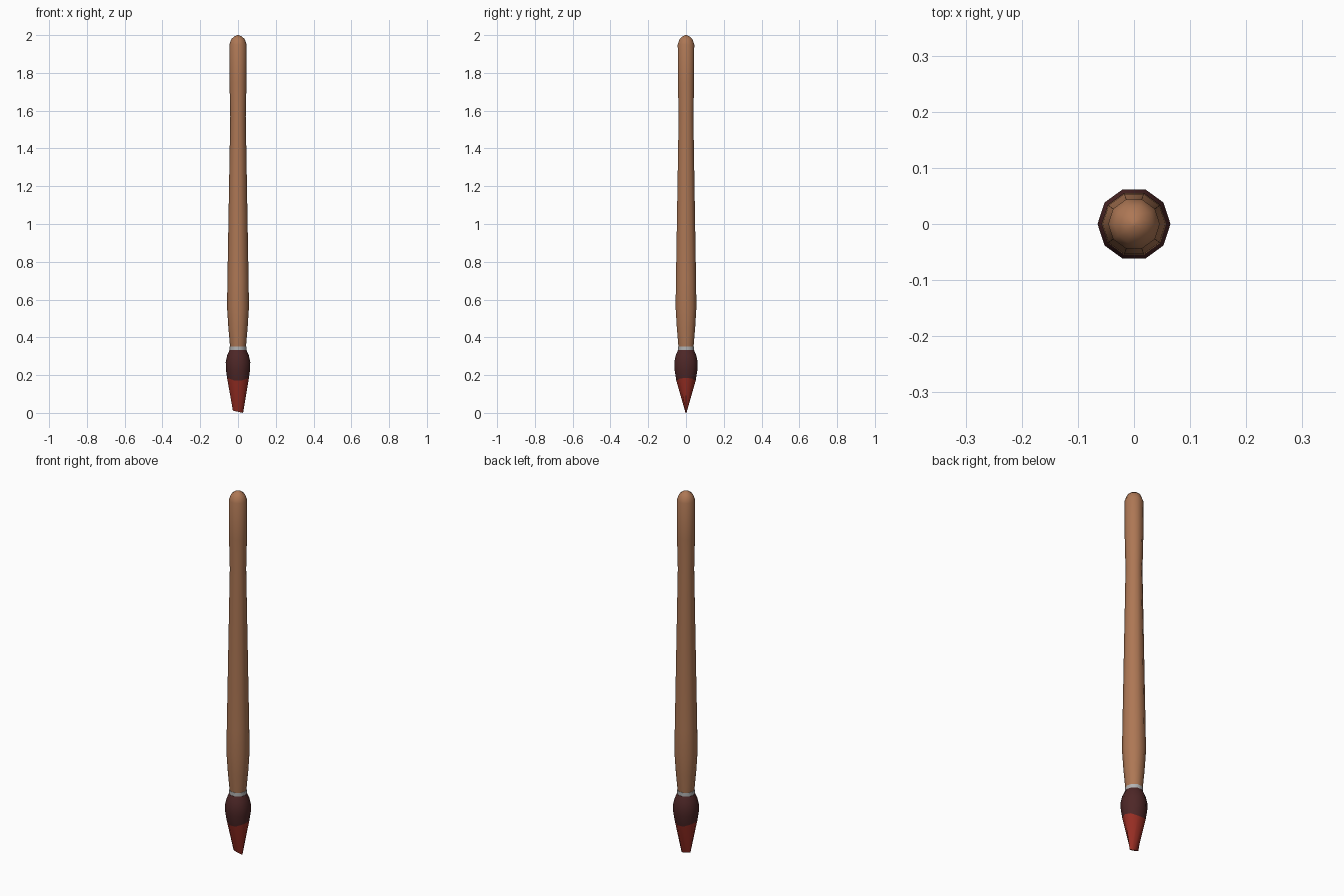
import bpy, bmesh, math

if "Cube" in bpy.data.objects:
    bpy.data.objects.remove(bpy.data.objects["Cube"])

SIDES = 10


def material(name, rgb):
    m = bpy.data.materials.new(name)
    m.diffuse_color = (*rgb, 1)
    m.use_nodes = True
    m.node_tree.nodes["Principled BSDF"].inputs["Base Color"].default_value = m.diffuse_color
    return m


wood = material("tan wood", (0.42, 0.185, 0.09))
metal = material("silver metal", (0.45, 0.45, 0.45))
dark = material("dark maroon", (0.075, 0.02, 0.02))
red = material("red paint", (0.31, 0.027, 0.017))


def lathe(name, rings, mats, rule=lambda i: 0, height=lambda i, a, z: z):
    """Loft ten-sided rings given as (z, x radius, y radius)."""
    bm = bmesh.new()
    loops = []
    for i, (z, rx, ry) in enumerate(rings):
        angles = [2 * math.pi * k / SIDES for k in range(SIDES)]
        loops.append([bm.verts.new((rx * math.cos(a), ry * math.sin(a), height(i, a, z)))
                      for a in angles])
    for i, (lo, hi) in enumerate(zip(loops, loops[1:])):
        for k in range(SIDES):
            j = (k + 1) % SIDES
            f = bm.faces.new((lo[k], lo[j], hi[j], hi[k]))
            f.material_index = rule(i)
    bm.faces.new(loops[0][::-1]).material_index = rule(0)
    bm.faces.new(loops[-1]).material_index = rule(len(rings) - 2)
    me = bpy.data.meshes.new(name)
    bm.to_mesh(me)
    bm.free()
    for m in mats:
        me.materials.append(m)
    ob = bpy.data.objects.new(name, me)
    bpy.context.collection.objects.link(ob)
    bpy.ops.object.select_all(action='DESELECT')
    ob.select_set(True)
    bpy.context.view_layer.objects.active = ob
    bpy.ops.object.shade_smooth_by_angle(angle=math.radians(40))
    return ob


# Tapered wooden handle with a rounded end
lathe("handle", [(z, r, r) for z, r in (
    (0.35, 0.042), (0.45, 0.051), (0.56, 0.058), (0.70, 0.056), (1.57, 0.041),
    (1.75, 0.045), (1.95, 0.046), (1.98, 0.035), (1.994, 0.018), (2.0, 0.004))], [wood])

# Thin metal ferrule
lathe("ferrule", [(0.325, 0.044, 0.044), (0.352, 0.044, 0.044)], [metal])


# Bristles: wedge-shaped painted tip with a slanted end, dark bulb above
def bristle_height(i, a, z):
    if i == 0:
        return z - 0.006 * math.cos(a)
    if i == 1:
        return z + 0.022 * abs(math.cos(a))
    return z


lathe("bristles", [
    (0.006, 0.027, 0.004), (0.164, 0.058, 0.054), (0.23, 0.064, 0.064),
    (0.27, 0.065, 0.065), (0.305, 0.057, 0.057), (0.332, 0.045, 0.045)],
    [red, dark], rule=lambda i: 0 if i < 1 else 1, height=bristle_height)
